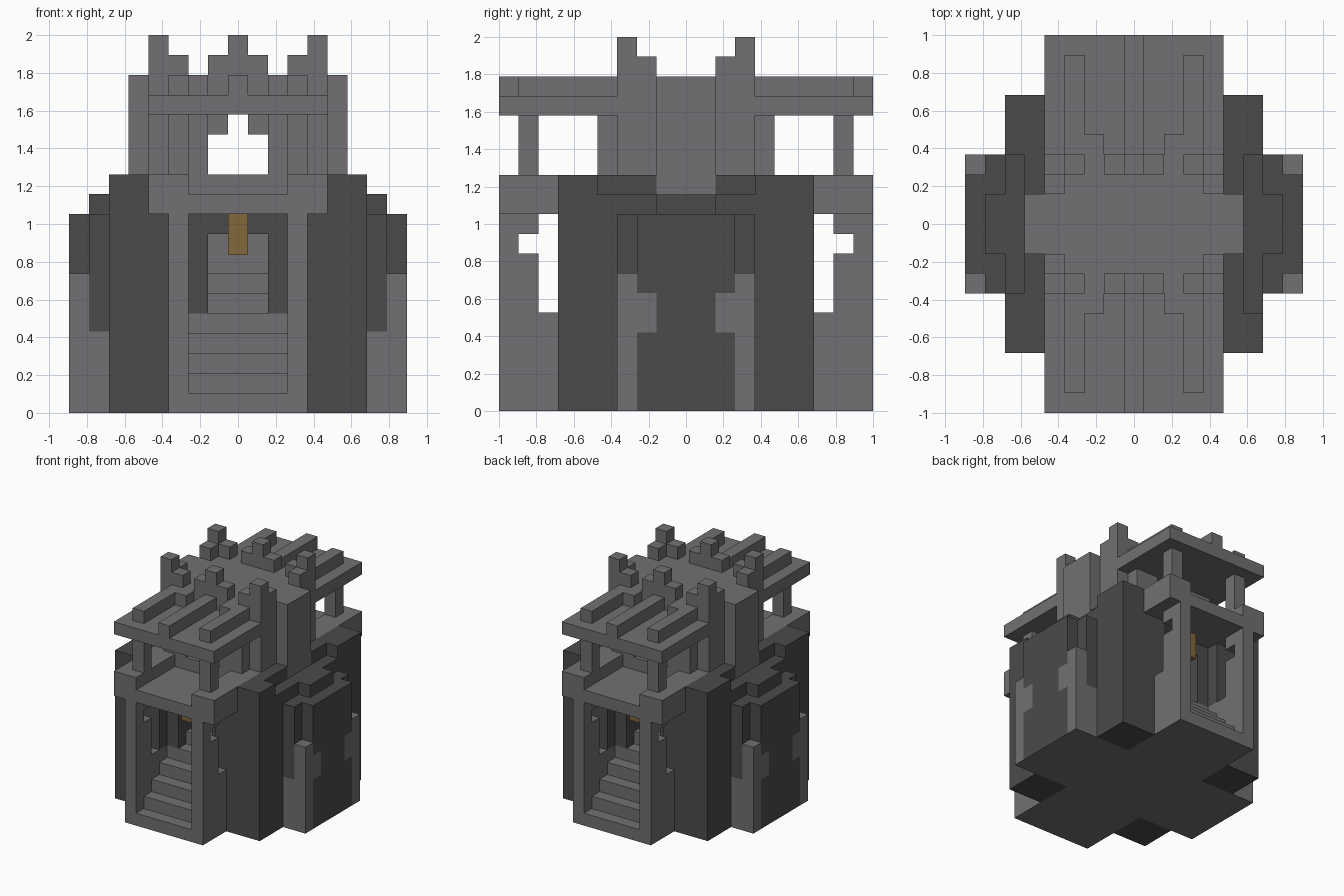
import bpy
import bmesh

old = bpy.data.objects.get("Cube")
if old:
    bpy.data.objects.remove(old, do_unlink=True)

U = 2 / 19  # one building block


def material(name, rgb):
    m = bpy.data.materials.new(name)
    m.use_nodes = True
    m.diffuse_color = (*rgb, 1)
    bsdf = next(n for n in m.node_tree.nodes if n.type == 'BSDF_PRINCIPLED')
    bsdf.inputs["Base Color"].default_value = (*rgb, 1)
    bsdf.inputs["Roughness"].default_value = 0.9
    return m


LIGHT = material("light_stone", (0.168, 0.163, 0.168))
DARK = material("dark_stone", (0.07, 0.07, 0.07))
GOLD = material("lantern_gold", (0.223, 0.141, 0.045))


def blocks(name, mat, boxes, mirror="xy"):
    """Boxes as (x0, x1, y0, y1, z0, z1) in blocks, repeated by mirroring."""
    bm = bmesh.new()
    for sx in ((1, -1) if "x" in mirror else (1,)):
        for sy in ((1, -1) if "y" in mirror else (1,)):
            for x0, x1, y0, y1, z0, z1 in boxes:
                cube = bmesh.ops.create_cube(bm, size=1)
                for v in cube["verts"]:
                    v.co.x = sx * (x1 if v.co.x > 0 else x0) * U
                    v.co.y = sy * (y1 if v.co.y > 0 else y0) * U
                    v.co.z = (z1 if v.co.z > 0 else z0) * U
    bmesh.ops.recalc_face_normals(bm, faces=bm.faces)
    mesh = bpy.data.meshes.new(name)
    bm.to_mesh(mesh)
    bm.free()
    mesh.materials.append(mat)
    ob = bpy.data.objects.new(name, mesh)
    bpy.context.scene.collection.objects.link(ob)
    return ob


# Stairs climbing to the middle from both ends
steps = [(-2.5, 2.5, 0, 9.5 - i, i, i + 1) for i in range(5)]
steps += [(-1.5, 1.5, 0, 9.5 - i, i, i + 1) for i in (5, 6)]
blocks("stairs", LIGHT, steps, "y")
blocks("inner_wall", LIGHT, [(-1.5, 1.5, -1.5, 1.5, 7, 10)], "")

# Porch side walls with notched windows
blocks("porch_walls", LIGHT, [
    (2.5, 3.5, 0, 7.5, 0, 5),
    (2.5, 3.5, 7.5, 9.5, 0, 8),
    (2.5, 3.5, 8.5, 9.5, 8, 9),
    (2.5, 3.5, 7.5, 9.5, 9, 10)])

# Dark doorway inside the porch
blocks("doorway", DARK, [
    (2.5, 3.5, 0, 6.5, 5, 10),
    (1.5, 2.5, 0, 5.5, 5, 10),
    (0, 1.5, 4.5, 5.5, 9, 10)])
blocks("lantern", GOLD, [(-0.5, 0.5, 5.5, 6.5, 7.95, 10)], "y")

# Dark outer shoulders with a shallow notch in the top
blocks("shoulders", DARK, [
    (3.5, 6.5, 3.5, 6.5, 0, 10),
    (3.5, 6.5, 0, 3.5, 0.02, 10),
    (4.5, 6.5, 0, 6.5, 10, 11),
    (4.5, 5.5, 1.5, 4.5, 11, 12),
    (4.5, 6.5, 4.5, 6.5, 11, 12)])
blocks("shoulder_caps", DARK, [
    (5.5, 6.5, 3.5, 4.5, 11, 12),
    (-6.5, -5.5, 3.5, 4.5, 11, 12),
    (-6.5, -5.5, -4.5, -3.5, 11, 12)], "")

# Side buttresses: dark stone with light worn corners
blocks("buttresses", DARK, [
    (6.5, 7.5, 0, 2.5, 0.02, 10),
    (6.5, 7.5, 2.5, 3.5, 4.1, 10),
    (6.5, 7.5, 0, 1.5, 10, 11),
    (7.5, 8.5, 0, 1.5, 0.02, 10),
    (7.5, 8.5, 1.5, 2.5, 0.02, 4),
    (7.5, 8.5, 1.5, 2.5, 6, 10)])
blocks("buttress_corners", LIGHT, [
    (6.5, 7.5, 2.5, 3.5, 0, 4.1),
    (7.5, 8.5, 2.5, 3.5, 0, 7),
    (7.5, 8.5, 1.5, 2.5, 4, 6)])
blocks("underside", LIGHT, [(3.5, 8.5, 0, 3.5, 0, 0.02)])

# Balconies
blocks("balcony_floor", LIGHT, [
    (-4.5, 4.5, -9.5, 9.5, 10, 11),
    (-4.5, 4.5, -4.5, 4.5, 11, 12)], "")
blocks("balcony_rims", LIGHT, [(2.5, 4.5, 4.5, 9.5, 11, 12)])
blocks("balcony_posts", LIGHT, [(2.5, 3.5, 7.5, 8.5, 12, 15)])

# Upper hall with an arched passage
blocks("upper_hall", LIGHT, [
    (1.5, 4.5, 0, 3.5, 12, 15),
    (0.5, 1.5, 0, 3.5, 14, 15),
    (1.5, 3.5, 3.5, 4.5, 12, 15),
    (4.5, 5.5, 0, 1.5, 11, 17)])

# Roof slab, raised centre and ridges
blocks("roof", LIGHT, [
    (-4.5, 4.5, -9.5, 9.5, 15, 16),
    (-4.5, 4.5, -3.5, 3.5, 16, 17)], "")
blocks("roof_ridges", LIGHT, [
    (0, 0.5, 3.5, 9.5, 16, 17),
    (2.5, 3.5, 4.5, 8.5, 16, 17),
    (1.5, 3.5, 3.5, 4.5, 16, 17)])

# Battlements
blocks("battlements", LIGHT, [
    (0, 0.5, 2.5, 3.5, 17, 19),
    (0.5, 1.5, 2.5, 3.5, 17, 18),
    (3.5, 4.5, 2.5, 3.5, 17, 19),
    (2.5, 3.5, 2.5, 3.5, 17, 18),
    (3.5, 4.5, 1.5, 2.5, 17, 18)])
